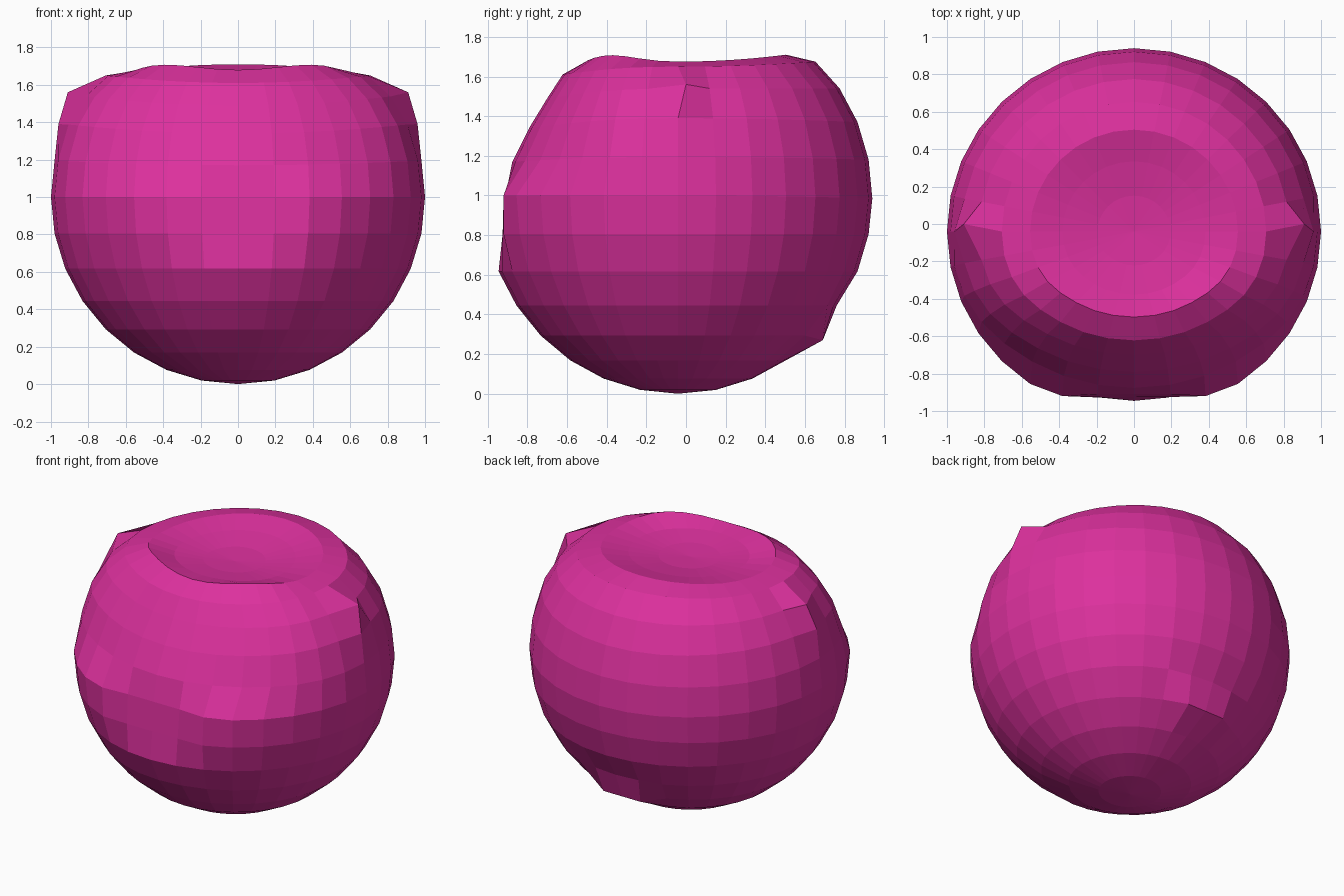
import bpy, bmesh, math

if "Cube" in bpy.data.objects:
    bpy.data.objects.remove(bpy.data.objects["Cube"])

CY, SY = -0.04, 0.98          # sphere centre and depth scale

# per ring above the equator (ring 0 = equator): front squash, side z, back z, front z
UPPER = {
    0: (1.00, 1.00, 0.985, 1.00),
    1: (0.87, 1.195, 1.18, 1.17),
    2: (0.83, 1.39, 1.37, 1.34),
    3: (0.81, 1.54, 1.54, 1.49),
    4: (0.84, 1.65, 1.675, 1.61),
    5: (0.84, 1.675, 1.71, 1.68),
    6: (0.90, 1.655, 1.67, 1.66),
    7: (0.95, 1.635, 1.64, 1.64),
    8: (1.00, 1.63, 1.63, 1.63),
}


def shape(co):
    """Turn a unit-sphere vertex into the dented body surface."""
    x, y, z = co
    ring = round(math.degrees(math.asin(max(-1, min(1, z)))) / 11.25)
    r = math.hypot(x, y)
    c = y / r if r > 1e-4 else 0          # -1 front, +1 back
    s = abs(x) / r if r > 1e-4 else 0
    px, py, pz = x, CY + SY * y, z + 1

    # sunken top and pushed-in upper front
    if ring >= 0:
        squash, side, back, front = UPPER[ring]
        f, b = max(0, -c), max(0, c)
        if y < 0:
            k = 1 - (1 - squash) * min(1, f * 1.3)
            py = CY + SY * y * k
        pz = side + (back - side) * b ** 2 + (front - side) * f ** 2
        if ring == 5 and c < 0:           # twin humps at the front corners
            pz += 0.03 * (2 * s * f) ** 2

    # flat front panel
    if ring in (0, -1) and c < -0.9:
        py = max(py, -0.92 if abs(x) > 0.3 else (-0.91 if ring == 0 else -0.925))

    # pointed side corners
    if abs(c) < 0.05:
        if ring == 3:
            px, py, pz = math.copysign(0.91, x), 0.0, 1.56
        elif ring == 2:
            px = math.copysign(0.96, x)

    # small ledge low on the back
    if ring == -4 and c > 0.97:
        py, pz = 0.69, 0.27
    if ring == -3 and c > 0.97:
        py -= 0.015
    return px, py, pz


bm = bmesh.new()
bmesh.ops.create_uvsphere(bm, u_segments=32, v_segments=16, radius=1)
for v in bm.verts:
    v.co = shape(v.co)
mesh = bpy.data.meshes.new("body")
bm.to_mesh(mesh)
bm.free()
body = bpy.data.objects.new("body", mesh)
bpy.context.collection.objects.link(body)

mat = bpy.data.materials.new("magenta")
mat.diffuse_color = (0.72, 0.03, 0.34, 1)
mat.use_nodes = True
mat.node_tree.nodes["Principled BSDF"].inputs["Base Color"].default_value = mat.diffuse_color
mesh.materials.append(mat)
